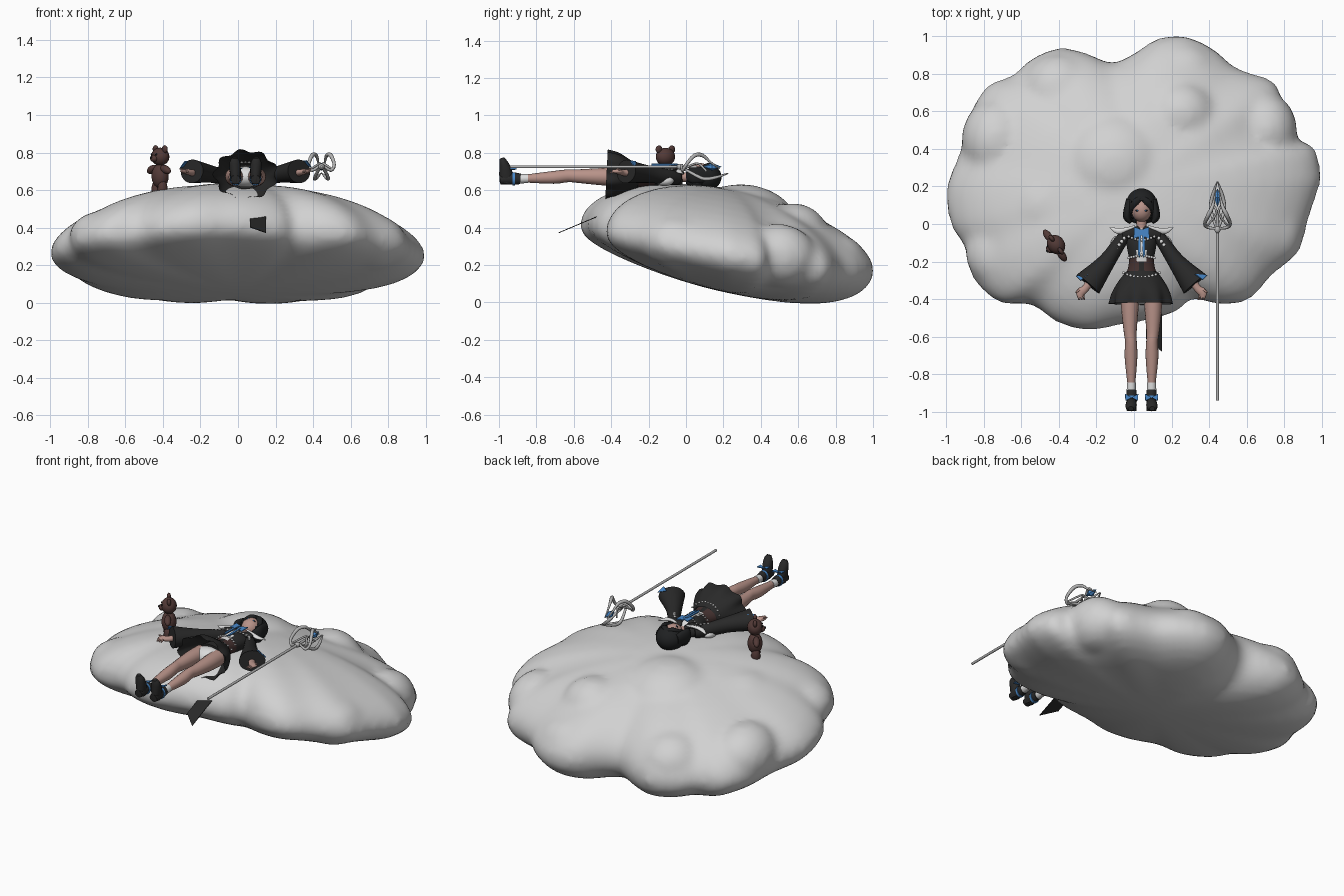
import bpy, bmesh, math
from mathutils import Vector, Matrix

if "Cube" in bpy.data.objects:
    bpy.data.objects.remove(bpy.data.objects["Cube"])


def material(name, r, g, b):
    m = bpy.data.materials.new(name)
    m.use_nodes = True
    m.diffuse_color = (r, g, b, 1)
    m.node_tree.nodes["Principled BSDF"].inputs["Base Color"].default_value = (r, g, b, 1)
    return m


CLOUD = material("cloud grey", .64, .64, .64)
BLACK = material("black cloth", .022, .022, .022)
HAIR = material("hair black", .014, .015, .016)
SKIN = material("skin", .48, .29, .25)
BROWN = material("plush brown", .085, .042, .038)
CORSET = material("corset brown", .06, .032, .03)
BLUE = material("ribbon blue", .065, .25, .6)
WHITE = material("lace white", .72, .72, .72)
SILVER = material("silver", .45, .45, .45)


def finish(name, bm, mats, rule=None, angle=50):
    """Turn a bmesh into a smooth shaded object, colouring faces by a rule."""
    bmesh.ops.recalc_face_normals(bm, faces=bm.faces)
    for f in bm.faces:
        f.smooth = True
        if rule:
            f.material_index = rule(f.calc_center_median(), f.normal)
    me = bpy.data.meshes.new(name)
    bm.to_mesh(me)
    bm.free()
    for m in mats:
        me.materials.append(m)
    me.set_sharp_from_angle(angle=math.radians(angle))
    ob = bpy.data.objects.new(name, me)
    bpy.context.collection.objects.link(ob)
    return ob


def add_ball(bm, c, r, turn=None, seg=20):
    mat = Matrix.Translation(c) @ (turn or Matrix()) @ Matrix.Diagonal((*r, 1))
    bmesh.ops.create_uvsphere(bm, u_segments=seg, v_segments=seg * 2 // 3, radius=1, matrix=mat)


def ball(name, c, r, mat, turn=None, seg=20):
    bm = bmesh.new()
    add_ball(bm, c, r, turn, seg)
    return finish(name, bm, [mat])


def spline(pts, steps):
    """Smooth path through points of any dimension."""
    out = []
    for i in range(len(pts) - 1):
        p = [Vector(pts[max(0, min(len(pts) - 1, i + k))]) for k in (-1, 0, 1, 2)]
        for j in range(steps):
            t = j / steps
            out.append(p[1] + ((p[2] - p[0]) * t + (p[0] * 2 - p[1] * 5 + p[2] * 4 - p[3]) * t ** 2
                               + (p[1] * 3 - p[0] - p[2] * 3 + p[3]) * t ** 3) / 2)
    return out + [Vector(pts[-1])]


def bridge(bm, rings, caps):
    n = len(rings[0])
    for r0, r1 in zip(rings, rings[1:]):
        for k in range(n):
            bm.faces.new((r0[k], r0[k - 1], r1[k - 1], r1[k]))
    if caps:
        bm.faces.new(rings[0])
        bm.faces.new(rings[-1])


def tube(name, pts, mats, ref=(0, 0, 1), n=16, caps=True, rule=None, ruffle=0, steps=3):
    """Loft of ellipses: each point is x, y, z, width, depth."""
    rows = spline(pts, steps)
    bm = bmesh.new()
    rings = []
    for i, p in enumerate(rows):
        t = rows[min(i + 1, len(rows) - 1)] - rows[max(i - 1, 0)]
        t = Vector(t[:3]).normalized()
        side = t.cross(Vector(ref)).normalized()
        up = side.cross(t)
        wave = ruffle * (i / (len(rows) - 1)) ** 2
        ring = []
        for k in range(n):
            a = math.tau * k / n
            w = 1 + wave * math.cos(9 * a)
            ring.append(bm.verts.new(Vector(p[:3]) + w * (side * p[3] * math.cos(a) + up * p[4] * math.sin(a))))
        rings.append(ring)
    bridge(bm, rings, caps)
    return finish(name, bm, mats if isinstance(mats, list) else [mats], rule)


def plate(name, corners, mat, thick=.006):
    bm = bmesh.new()
    f = bm.faces.new([bm.verts.new(c) for c in corners])
    f.normal_update()
    off = f.normal * thick
    ext = bmesh.ops.extrude_face_region(bm, geom=[f])
    for v in ext["geom"]:
        if isinstance(v, bmesh.types.BMVert):
            v.co += off
    return finish(name, bm, [mat])


# Cloud: a lobed cushion sloping down to the back, fused with soft bumps
outline = [(1, .23), (.97, .4), (.86, .46), (.79, .58), (.76, .75), (.55, .83), (.43, .93), (.28, 1),
           (.13, .99), (0, .91), (-.12, .86), (-.25, .91), (-.4, .94), (-.55, .88), (-.65, .79),
           (-.78, .74), (-.88, .58), (-.93, .38), (-1, .2), (-.98, 0), (-.9, -.13), (-.86, -.29),
           (-.72, -.42), (-.55, -.43), (-.42, -.52), (-.25, -.57), (-.08, -.54), (.1, -.51),
           (.24, -.46), (.31, -.4), (.47, -.43), (.62, -.4), (.74, -.27), (.88, -.15), (.93, .02), (1, .23)]
bm = bmesh.new()
mid = Vector((0, .2))
rings = []
for i in range(23):
    a = .04 + (math.pi - .08) * i / 22
    ring = []
    for p in spline(outline, 3)[:-1]:
        x, y = mid + (p - mid) * math.sin(a)
        rim = .333 - .153 * p.y - .05 * abs(p.x)
        slope = .333 - .153 * y - .05 * abs(x) * math.sin(a)
        high = .31 if a < math.pi / 2 else .235 + .06 * y
        z = rim + (slope - rim) * abs(math.cos(a)) + high * math.cos(a)
        ring.append(bm.verts.new((x, y, z)))
    rings.append(ring)
bridge(bm, rings, True)
tilt = Matrix.Rotation(-.15, 4, "X")
for x, y, z, rx, ry, rz in [(-.1, .32, .43, .3, .28, .2), (.25, .58, .37, .19, .18, .16), (-.7, -.15, .36, .2, .2, .13),
                            (.7, -.03, .32, .2, .22, .15), (.7, .5, .25, .17, .2, .17), (.25, .79, .22, .21, .18, .15),
                            (-.4, .71, .24, .2, .2, .17), (-.73, .45, .27, .19, .22, .18), (-.26, -.3, .42, .25, .24, .14),
                            (.42, -.18, .4, .22, .2, .16), (.1, .6, .18, .35, .27, .18), (-.45, .1, .4, .25, .25, .18)]:
    add_ball(bm, (x, y, z), (rx, ry, rz), tilt, 28)
cloud = finish("cloud", bm, [CLOUD], angle=180)
rem = cloud.modifiers.new("fuse", "REMESH")
rem.mode, rem.voxel_size, rem.use_smooth_shade = "VOXEL", .026, True
soft = cloud.modifiers.new("soften", "SMOOTH")
soft.factor, soft.iterations = .5, 7

# Reclining figure, head to the back and feet to the front
X = .04


def torso_rule(c, n):
    if n.z > .35 and abs(c.x - X) < .022 and c.y > -.19:
        return 1
    return 2 if -.265 < c.y < -.16 and abs(c.x - X) > .012 else 0


tube("torso", [(X, -.02, .66, .035, .035), (X, -.045, .66, .085, .045), (X, -.11, .67, .08, .06),
               (X, -.2, .67, .066, .05), (X, -.28, .67, .085, .06), (X, -.34, .67, .1, .065)],
     [BLACK, WHITE, CORSET], n=32, rule=torso_rule)
tube("skirt", [(X, -.255, .67, .084, .062), (X, -.31, .675, .125, .09), (X, -.37, .68, .155, .12),
               (X, -.425, .683, .165, .128)], BLACK, n=72, caps=False, ruffle=.07)
ball("underwear", (X, -.36, .67), (.1, .07, .055), WHITE)
tube("neck", [(X, .04, .67, .025, .025), (X, -.04, .67, .028, .026)], SKIN)

# Lace dots along the waist, corset and collar edge
for k in range(11):
    u = (k - 5) / 5
    h = math.sqrt(1 - (u * .92) ** 2)
    for row, y, w, d in (("waist", -.285 + .025 * u * u, .096, .078), ("corset", -.165 - .015 * abs(u), .068, .056),
                         ("collar", -.085 + .03 * u * u, .085, .06)):
        ball(row + "_lace", (X + u * w, y, .67 + d * h), (.008, .008, .005), WHITE, seg=8)

# Neck bow with two hanging ribbons
for s in (-1, 1):
    plate("neck_bow", [(X, -.03, .735), (X + s * .04, -.015, .735), (X + s * .042, -.08, .735), (X, -.06, .735)], BLUE)
    plate("neck_ribbon", [(X + s * .003, -.045, .737), (X + s * .016, -.05, .737),
                          (X + s * .02, -.16, .737), (X + s * .008, -.185, .737)], BLUE)

# Head, face and bobbed hair
ball("face", (X, .075, .687), (.056, .064, .058), SKIN)
bm = bmesh.new()
add_ball(bm, (X, .1, .67), (.084, .09, .076), seg=32)
hole = [f for f in bm.faces if f.calc_center_median().z > .68
        and abs(f.calc_center_median().x - X) < .05 and f.calc_center_median().y < .125]
bmesh.ops.delete(bm, geom=hole, context="FACES")
finish("hair", bm, [HAIR])
ball("hair_back", (X, .055, .64), (.088, .055, .042), HAIR)
ball("ear_tips", (X, .06, .672), (.064, .012, .012), SKIN)

for s in (-1, 1):
    def side(*rows, s=s):
        return [(X + s * r[0], *r[1:]) for r in rows]

    # Parted fringe, side hair and eyes
    tube("fringe", side((.0, .14, .728, .012, .01), (.03, .118, .735, .018, .01), (.052, .085, .715, .014, .012),
                        (.058, .05, .70, .006, .008)), HAIR)
    tube("side_lock", side((.06, .13, .68, .022, .035), (.073, .075, .68, .022, .045),
                           (.076, .035, .68, .021, .045), (.058, .005, .68, .008, .03)), HAIR)
    ball("eye", side((.022, .073, .735))[0], (.012, .007, .006), HAIR, seg=12)
    ball("iris", side((.021, .071, .740))[0], (.005, .004, .003), BLUE, seg=8)

    # Flaring sleeve, lace, cuff bow and hand
    tube("sleeve", side((.07, -.045, .665, .03, .035), (.11, -.09, .67, .035, .04),
                        (.185, -.2, .685, .046, .046), (.285, -.32, .70, .078, .063)), BLACK, n=24)
    for k in range(5):
        ball("sleeve_lace", side((.092 + .014 * k, -.075 - .018 * k, .712))[0], (.009, .009, .005), WHITE, seg=8)
    ball("shoulder_lace", side((.132, -.115, .65))[0], (.034, .05, .028), WHITE)
    plate("cuff_bow", side((.35, -.275, .72), (.285, -.27, .75), (.325, -.30, .755)), BLUE)
    tube("forearm", side((.27, -.3, .69, .022, .02), (.3, -.345, .695, .02, .016),
                         (.325, -.365, .70, .024, .013), (.327, -.395, .70, .012, .008)), SKIN)
    for k in range(3):
        tube("finger", side((.312 + .012 * k, -.37, .70, .006, .006),
                            (.305 + .014 * k, -.405, .694, .004, .004)), SKIN, n=8)
    tube("thumb", side((.33, -.35, .705, .007, .007), (.35, -.365, .715, .004, .004)), SKIN, n=8)

    # Dark cape collar with a white winged edge
    tube("collar", side((.015, -.02, .69, .012, .01), (.05, -.045, .705, .03, .012),
                        (.1, -.05, .70, .022, .01)), BLACK)
    tube("collar_wing", side((.035, -.012, .712, .006, .006), (.08, -.028, .71, .01, .008),
                             (.125, -.038, .70, .016, .01), (.168, -.018, .69, .004, .004)), WHITE)

    # Leg, sock, shoe and shoe bow
    tube("leg", side((.058, -.35, .67, .05, .05), (.062, -.45, .672, .046, .046),
                     (.06, -.58, .675, .034, .036), (.056, -.63, .677, .031, .034),
                     (.056, -.71, .668, .034, .034), (.054, -.86, .662, .02, .021)), SKIN)
    tube("sock", side((.054, -.845, .662, .024, .024), (.054, -.9, .66, .025, .025)), WHITE)
    tube("ankle_boot", side((.053, -.885, .66, .027, .028), (.053, -.93, .662, .028, .033),
                            (.053, -.995, .655, .026, .024)), BLACK)
    tube("shoe", side((.053, -.96, .634, .02, .034), (.053, -.96, .66, .026, .038),
                      (.055, -.966, .71, .03, .033), (.057, -.977, .75, .027, .022),
                      (.057, -.984, .772, .014, .012)), BLACK, ref=(0, 1, 0))
    for t in (-1, 1):
        plate("shoe_bow", side((.053, -.925, .712), (.053 + t * .035, -.905, .718),
                               (.053 + t * .033, -.942, .718)), BLUE)
    tube("shoe_strap", side((.053, -.915, .66, .031, .035), (.053, -.928, .66, .031, .036)), BLUE)

# Sash tail hanging over the front of the cloud
plate("sash_tail", [(.065, -.61, .40), (.15, -.68, .37), (.15, -.3, .53), (.065, -.3, .53)], BLACK, .004)
plate("sash_stripe", [(.063, -.485, .457), (.108, -.475, .461), (.125, -.38, .501), (.063, -.38, .501)], BLUE, .004)

# Staff: shaft, drooping blades, raised wings and gem
SX, SZ = .445, .725
tube("staff_shaft", [(SX, -.94, SZ, .008, .008), (SX, .06, SZ, .008, .008)], SILVER, n=10, steps=1)
ball("staff_collar", (SX, -.03, SZ), (.016, .02, .016), SILVER)
for s in (-1, 1):
    def frond(name, *rows, s=s):
        tube(name, [(SX + s * x, y, z, w, w) for x, y, z, w in rows], SILVER, n=8)

    frond("staff_blade", (.006, -.02, .72, .007), (.03, .05, .68, .009), (.036, .1, .66, .01),
          (.024, .16, .668, .009), (.002, .225, .69, .003))
    frond("staff_wing", (.01, -.025, .73, .006), (.05, -.018, .705, .009), (.068, .0, .735, .009),
          (.05, .045, .785, .011), (.028, .09, .785, .01), (.018, .13, .75, .006), (.008, .18, .715, .003))
    frond("staff_cross", (.058, -.012, .71, .005), (.022, .03, .735, .006), (.006, .07, .74, .006),
          (.028, .11, .70, .005))
bm = bmesh.new()
for a in (math.pi / 2, -math.pi / 2):
    turn = Matrix.Rotation(a, 4, "X")
    bmesh.ops.create_cone(bm, segments=6, radius1=.021, radius2=0, depth=.05, cap_ends=False,
                          matrix=Matrix.Translation((SX, .14 - math.copysign(.025, a), SZ)) @ turn)
finish("staff_gem", bm, [BLUE], angle=20)

# Plush bear standing on the cloud, turned to the side
TURN = Matrix.Translation((-.415, -.11, 0)) @ Matrix.Rotation(-.95, 4, "Z")


def plush(name, c, r, lean=0, mat=BROWN):
    ball(name, TURN @ Vector(c), r, mat, TURN.to_3x3().to_4x4() @ Matrix.Rotation(lean, 4, "Y"))


plush("bear_body", (0, 0, .675), (.05, .044, .065))
plush("bear_head", (0, 0, .778), (.055, .046, .048))
plush("bear_muzzle", (0, -.04, .768), (.024, .02, .019))
plush("bear_nose", (0, -.059, .774), (.008, .006, .006), mat=HAIR)
for s in (-1, 1):
    plush("bear_ear", (s * .042, 0, .818), (.021, .012, .021))
    plush("bear_eye", (s * .02, -.04, .79), (.006, .006, .006), mat=HAIR)
    plush("bear_arm", (s * .062, -.008, .71), (.042, .02, .021), s * .35)
    plush("bear_leg", (s * .028, -.004, .605), (.025, .027, .05))
    plush("bear_foot", (s * .028, -.012, .575), (.025, .034, .018))
